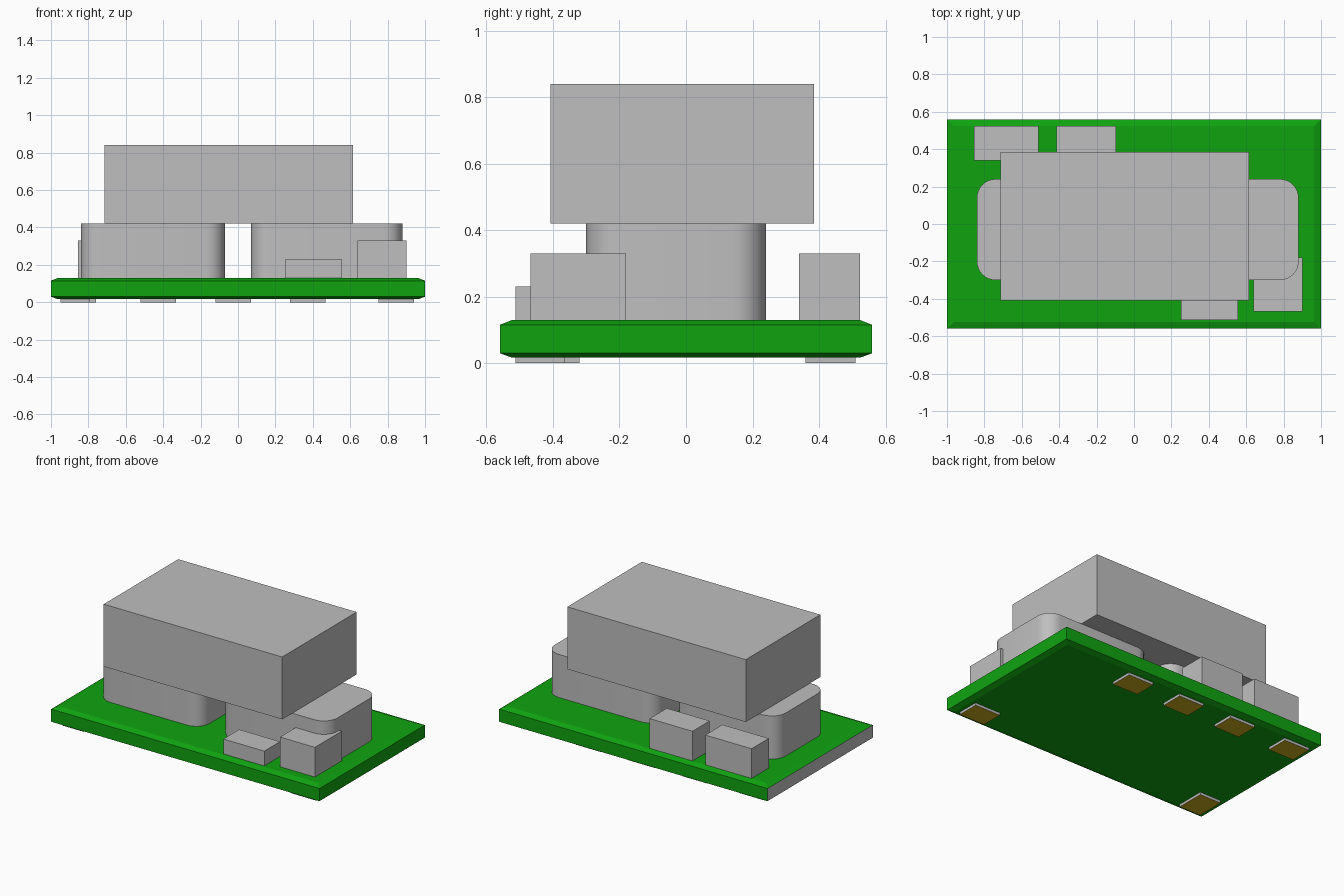
import bpy, bmesh, math

cube = bpy.data.objects.get("Cube")
if cube:
    bpy.data.objects.remove(cube, do_unlink=True)


def material(name, rgb):
    m = bpy.data.materials.new(name)
    m.use_nodes = True
    m.diffuse_color = (*rgb, 1)
    m.node_tree.nodes["Principled BSDF"].inputs["Base Color"].default_value = (*rgb, 1)
    return m


GREY = material("component grey", (0.52, 0.52, 0.52))
GREEN = material("board green", (0.005, 0.37, 0.005))
GOLD = material("pad gold", (0.60, 0.42, 0.01))


def finish(name, bm, mats, smooth=False):
    bmesh.ops.recalc_face_normals(bm, faces=bm.faces)
    mesh = bpy.data.meshes.new(name)
    bm.to_mesh(mesh)
    bm.free()
    for m in mats:
        mesh.materials.append(m)
    ob = bpy.data.objects.new(name, mesh)
    bpy.context.collection.objects.link(ob)
    if smooth:
        bpy.ops.object.select_all(action='DESELECT')
        ob.select_set(True)
        bpy.context.view_layer.objects.active = ob
        bpy.ops.object.shade_smooth_by_angle(angle=math.radians(35))
    return ob


def box(name, x, y, z, mats=(GREY,), radius=0, rule=None):
    """Box from (min, max) ranges, optionally with rounded upright edges."""
    bm = bmesh.new()
    bmesh.ops.create_cube(bm, size=1)
    for v in bm.verts:
        v.co = [r[0] + (c + 0.5) * (r[1] - r[0]) for r, c in zip((x, y, z), v.co)]
    if radius:
        upright = [e for e in bm.edges if abs(e.verts[0].co.z - e.verts[1].co.z) > 1e-4]
        bmesh.ops.bevel(bm, geom=upright, offset=radius, segments=8,
                        profile=0.5, affect='EDGES')
    if rule:
        bm.normal_update()
        for f in bm.faces:
            f.material_index = rule(f)
    return finish(name, bm, mats, smooth=radius > 0)


# Circuit board: stacked rectangles chamfered at top and bottom, bare grey at one end
BASE, TOP = 0.017, 0.13
bm = bmesh.new()
loops = []
for inset, z in ((0.035, BASE), (0, 0.03), (0, 0.115), (0.037, TOP)):
    hx, hy = 1 - inset, 0.56 - inset
    loops.append([bm.verts.new((sx * hx, sy * hy, z))
                  for sx, sy in ((-1, -1), (1, -1), (1, 1), (-1, 1))])
for lower, upper in zip(loops, loops[1:]):
    for i in range(4):
        j = (i + 1) % 4
        bm.faces.new((lower[i], lower[j], upper[j], upper[i]))
bm.faces.new(loops[0][::-1])
bm.faces.new(loops[-1])
bm.normal_update()
for f in bm.faces:
    f.material_index = 1 if f.normal.x < -0.95 else 0
finish("circuit_board", bm, (GREEN, GREY))

# Rounded blocks carrying the large top block
for name, x in (("right_rounded_block", (-0.84, -0.07)), ("left_rounded_block", (0.07, 0.88))):
    box(name, x, (-0.30, 0.24), (TOP, 0.42), radius=0.1)
box("top_block", (-0.715, 0.615), (-0.408, 0.385), (0.42, 0.84))

# Small surface components
box("back_component_outer", (-0.855, -0.51), (0.34, 0.523), (TOP, 0.33))
box("back_component_inner", (-0.415, -0.095), (0.34, 0.523), (TOP, 0.33))
box("front_component_tall", (0.64, 0.90), (-0.467, -0.18), (TOP, 0.33))
box("front_component_low", (0.25, 0.555), (-0.513, -0.345), (TOP, 0.23))

# Contact pads below the board, gold on the underside only
pads = [((cx - 0.095, cx + 0.095), (0.36, 0.51)) for cx in (-0.855, -0.427, -0.025, 0.372)]
pads += [((0.75, 0.94), (-0.513, -0.365)), ((-0.95, -0.79), (-0.513, -0.32))]
for i, (x, y) in enumerate(pads, 1):
    box(f"contact_pad_{i}", x, y, (0, BASE), (GREY, GOLD),
        rule=lambda f: 1 if f.normal.z < -0.9 else 0)
